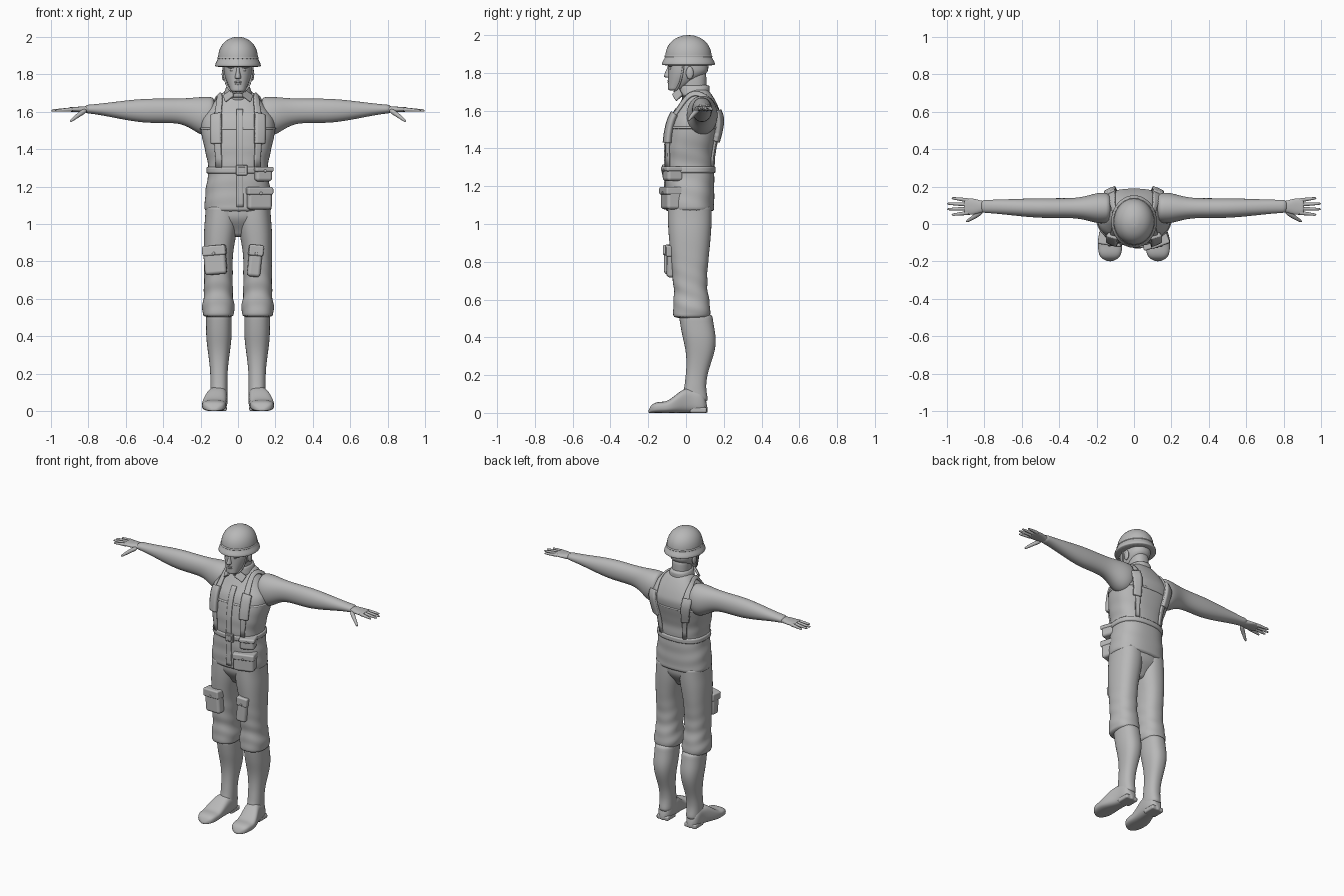
import bpy, bmesh, math
from mathutils import Vector, Matrix

cube = bpy.data.objects.get("Cube")
if cube:
    bpy.data.objects.remove(cube, do_unlink=True)

grey = bpy.data.materials.new("plain_grey")
grey.use_nodes = True
grey.diffuse_color = (0.48, 0.48, 0.48, 1)
grey.node_tree.nodes["Principled BSDF"].inputs["Base Color"].default_value = grey.diffuse_color


def ramp(t, start, end):
    """Smooth step from zero at start to one at end."""
    u = max(0, min(1, (t - start) / (end - start)))
    return u * u * (3 - 2 * u)


def bump(t, middle, width):
    """Smooth bulge of height one."""
    return math.exp(-((t - middle) / width) ** 2)


def cap(t, low, high, roundness):
    """One in the middle, closing round at both ends."""
    u = abs(2 * t - low - high) / (high - low)
    return math.sqrt(max(0.03, 1 - u ** roundness))


def finish(name, bm, mirror=False, subsurf=0):
    """Turn a bmesh into a smooth, grey object."""
    bmesh.ops.recalc_face_normals(bm, faces=bm.faces[:])
    mesh = bpy.data.meshes.new(name)
    bm.to_mesh(mesh)
    bm.free()
    for face in mesh.polygons:
        face.use_smooth = True
    mesh.materials.append(grey)
    ob = bpy.data.objects.new(name, mesh)
    bpy.context.collection.objects.link(ob)
    if subsurf:
        mod = ob.modifiers.new("Subdivision", 'SUBSURF')
        mod.levels = mod.render_levels = subsurf
    if mirror:
        ob.modifiers.new("Mirror", 'MIRROR')
    return ob


def skin(bm, loops):
    """Join rings of points with faces and close both ends."""
    loops = [[bm.verts.new(p) for p in loop] for loop in loops]
    for low, high in zip(loops, loops[1:]):
        for i in range(len(low)):
            bm.faces.new((low[i - 1], low[i], high[i], high[i - 1]))
    bm.faces.new(loops[0])
    bm.faces.new(loops[-1])


def loft(name, axis, start, end, rule, steps=16, power=2.3, mirror=False, wrinkle=None):
    """Skin cross-sections; rule(t) gives centre and half size of each one."""
    loops = []
    for k in range(steps + 1):
        t = start + (end - start) * k / steps
        centre_a, half_a, centre_b, half_b = rule(t)
        loop = []
        for i in range(28):
            ang = math.tau * i / 28
            c, s = math.cos(ang), math.sin(ang)
            grow = 1 + wrinkle(t) * math.sin(70 * t + 3 * math.sin(ang)) if wrinkle else 1
            a = centre_a + grow * half_a * math.copysign(abs(c) ** (2 / power), c)
            b = centre_b + grow * half_b * math.copysign(abs(s) ** (2 / power), s)
            loop.append({'x': (t, a, b), 'y': (a, t, b), 'z': (a, b, t)}[axis])
        loops.append(loop)
    bm = bmesh.new()
    skin(bm, loops)
    return finish(name, bm, mirror, 1)


def tube(name, points, radius, taper):
    """Round strand through a few points, on both sides."""
    points = [Vector(p) for p in points]
    last = len(points) - 1
    loops = []
    for i, p in enumerate(points):
        turn = (points[min(i + 1, last)] - points[max(i - 1, 0)]).to_track_quat('Z', 'Y')
        r = radius * (1 - taper * i / last)
        loops.append([p + turn @ Vector((r * math.cos(k * math.tau / 8),
                                         r * math.sin(k * math.tau / 8), 0)) for k in range(8)])
    bm = bmesh.new()
    skin(bm, loops)
    return finish(name, bm, True, 2)


def box(name, loc, size, rot=(0, 0, 0), bevel=0.01):
    bm = bmesh.new()
    bmesh.ops.create_cube(bm, size=1, matrix=Matrix.Diagonal((*size, 1)))
    ob = finish(name, bm)
    ob.location, ob.rotation_euler = loc, rot
    mod = ob.modifiers.new("Bevel", 'BEVEL')
    mod.width, mod.segments, mod.harden_normals = bevel, 3, True
    return ob


def ball(name, loc, size, mirror=False):
    bm = bmesh.new()
    bmesh.ops.create_uvsphere(bm, u_segments=16, v_segments=10, radius=1,
                              matrix=Matrix.Translation(loc) @ Matrix.Diagonal((*size, 1)))
    return finish(name, bm, mirror)


def strap(name, x, start, end, width, thick, mirror=True):
    """Cloth strip on the jacket, along an arc from front waist over the shoulder to the back."""
    bm = bmesh.new()
    rows = []
    for k in range(25):
        ang = start + (end - start) * k / 24
        y, z = 0.04 - 0.15 * math.cos(ang), 1.3 + 0.4 * math.sin(ang)
        rows.append([bm.verts.new((x + width * (u / 4 - 0.5), y, z)) for u in range(5)])
    for row, following in zip(rows, rows[1:]):
        for u in range(4):
            bm.faces.new((row[u], row[u + 1], following[u + 1], following[u]))
    ob = finish(name, bm)
    wrap = ob.modifiers.new("Wrap", 'SHRINKWRAP')
    wrap.target, wrap.offset, wrap.wrap_mode = jacket, thick / 2, 'ABOVE_SURFACE'
    solid = ob.modifiers.new("Solidify", 'SOLIDIFY')
    solid.thickness, solid.offset = thick, 0
    if mirror:
        ob.modifiers.new("Mirror", 'MIRROR')


# Jacket, sleeves and collar
def torso(z, scale=1):
    fade = scale * math.sqrt(max(0, min(1, (1.74 - z) / 0.18)))
    width = 0.18 - 0.02 * bump(z, 1.29, 0.1) + 0.02 * bump(z, 1.52, 0.1)
    return 0, width * fade, 0.02 + 0.045 * ramp(z, 1.35, 1.65), fade * (0.13 + 0.01 * bump(z, 1.5, 0.1))


def arm(x):
    shoulder = bump(x, 0.17, 0.09)
    slim = ramp(x, 0.45, 0.87)
    return (0.085 + 0.01 * slim, 0.053 - 0.02 * slim + 0.03 * shoulder,
            1.605 + 0.01 * slim - 0.03 * shoulder, 0.065 - 0.045 * slim + 0.04 * shoulder)


jacket = loft("jacket", 'z', 1.06, 1.72, torso, 30, 2.5,
              wrinkle=lambda z: 0.012 * ramp(z, 1.5, 1.35))
loft("arm", 'x', 0.12, 0.82, arm, 24, 2.1, True)
loft("collar", 'z', 1.67, 1.74, lambda z: (0, 0.08 - 0.02 * ramp(z, 1.67, 1.76), 0.046, 0.08), 4)
for side in (-1, 1):
    box("collar_flap", (side * 0.05, -0.045, 1.685), (0.06, 0.014, 0.05),
        (-0.6, side * 0.6, side * 0.4), 0.005)

# Hands
loft("palm", 'x', 0.79, 0.91,
     lambda x: (0.093, 0.03 + 0.014 * ramp(x, 0.8, 0.87), 1.612, 0.018 - 0.006 * ramp(x, 0.8, 0.9)),
     8, mirror=True)
for finger in (-1.5, -0.5, 0.5, 1.5):
    root = Vector((0.88, 0.093 + 0.022 * finger, 1.612))
    tip = Vector((1.003 - 0.012 * finger ** 2, 0.094 + 0.03 * finger, 1.606))
    tube("finger", [root.lerp(tip, k / 4) for k in range(5)], 0.013, 0.5)
tube("thumb", [(0.81, 0.07, 1.61), (0.85, 0.04, 1.585), (0.9, 0.01, 1.545)], 0.017, 0.5)


# Trousers, loose and creased round the knees
def trouser_leg(z):
    cuff = 0.01 * bump(z, 0.55, 0.05)
    return (0.105 - 0.02 * ramp(z, 0.8, 1.1), 0.077 + 0.012 * ramp(z, 0.8, 1) + cuff,
            0.02 + 0.01 * ramp(z, 0.75, 0.55), 0.09 + 0.027 * ramp(z, 0.65, 1.05) + cuff)


loft("trouser_leg", 'z', 0.5, 1.1, trouser_leg, 36, mirror=True,
     wrinkle=lambda z: 0.03 * bump(z, 0.6, 0.15))
loft("trouser_seat", 'z', 0.93, 1.1, lambda z: (
    0, 0.04 + 0.13 * ramp(z, 0.92, 1.05), 0.02, 0.05 + 0.065 * ramp(z, 0.92, 1.05)), 8)


# Tall boots
def boot_shaft(z):
    calf = ramp(z, 0.18, 0.43)
    return (0.102, 0.046 + 0.023 * calf, 0.045 + 0.03 * bump(z, 0.34, 0.14),
            0.057 + 0.032 * calf + 0.015 * ramp(z, 0.15, 0.05))


def boot_foot(y):
    end = cap(y, -0.2, 0.115, 6)
    half_height = end * (0.03 + 0.035 * ramp(y, -0.12, 0.01))
    ball_of_foot = ramp(y, 0.05, -0.1)
    return 0.105 + 0.023 * ball_of_foot, end * (0.05 + 0.015 * ball_of_foot), half_height, half_height


loft("boot_shaft", 'z', 0.05, 0.53, boot_shaft, mirror=True)
loft("boot_foot", 'y', -0.2, 0.115, boot_foot, 24, 2.9, True)
for side in (-1, 1):
    box("boot_heel", (side * 0.105, 0.065, 0.015), (0.09, 0.09, 0.03))


# Head and face
def head(z):
    jaw = ramp(z, 1.67, 1.82)
    depth = 0.02 + 0.087 * jaw
    return 0, 0.03 + 0.047 * jaw, depth - 0.095, depth


loft("neck", 'z', 1.64, 1.82, lambda z: (0, 0.057, 0.042, 0.066), 4)
loft("head", 'z', 1.705, 1.92, head)
loft("nose", 'z', 1.774, 1.84, lambda z: (
    0, 0.01 + 0.008 * ramp(z, 1.82, 1.78), -0.085, 0.012 + 0.02 * ramp(z, 1.84, 1.78)), 6, 2)
for height in (1.749, 1.759):
    ball("lip", (0, -0.09, height), (0.02, 0.008, 0.006))
ball("chin", (0, -0.08, 1.722), (0.024, 0.014, 0.016))
ball("eye", (0.03, -0.08, 1.822), (0.014, 0.01, 0.007), True)
ball("brow", (0.032, -0.08, 1.838), (0.024, 0.014, 0.007), True)
ball("ear", (0.077, 0.02, 1.8), (0.01, 0.02, 0.034), True)


# Helmet with flared brim, band and chin strap
def helmet(z, grow=0):
    radius = 0.108 * cap(z, 1.74, 2, 2.5) + 0.016 * ramp(z, 1.89, 1.845) + grow
    return 0, radius, 0.013, radius * 1.15


loft("helmet", 'z', 1.838, 2, helmet, 24, 2)
loft("helmet_band", 'z', 1.88, 1.896, lambda z: helmet(z, 0.003), 3, 2)
tube("chin_strap", [(0.08, -0.01, 1.87), (0.075, -0.02, 1.79), (0.06, -0.035, 1.735),
                    (0.035, -0.055, 1.705), (0, -0.065, 1.7)], 0.006, 0)

# Belt with buckle, chest band
loft("belt", 'z', 1.265, 1.31, lambda z: torso(z, 1.06), 4, 2.5)
box("buckle", (0.02, -0.12, 1.288), (0.06, 0.014, 0.055), bevel=0.005)
box("buckle_plate", (0.02, -0.127, 1.288), (0.036, 0.008, 0.032), bevel=0.003)
loft("chest_band", 'z', 1.5, 1.52, lambda z: torso(z, 1.025), 3, 2.5)

# Shoulder straps, chest and back pads, front placket
strap("shoulder_strap", 0.11, 0, math.pi, 0.04, 0.012)
strap("chest_pad", 0.118, 0.33, 0.8, 0.062, 0.026)
strap("back_pad", 0.118, math.pi - 0.8, math.pi - 0.33, 0.055, 0.024)
strap("jacket_placket", 0.01, -0.55, 0.9, 0.034, 0.007, mirror=False)

# Hip and thigh pouches, each with a flap and stud
for name, loc, size, rot in (
        ("belt_pouch", (0.128, -0.07, 1.265), (0.095, 0.09, 0.075), (0, 0, 0.35)),
        ("hip_pouch", (0.108, -0.075, 1.135), (0.135, 0.09, 0.115), (0, 0, 0.3)),
        ("right_thigh_pouch", (-0.122, -0.08, 0.805), (0.118, 0.06, 0.15), (0, -0.08, -0.15)),
        ("left_thigh_pouch", (0.09, -0.075, 0.8), (0.07, 0.055, 0.165), (0, 0.1, 0.1))):
    width, depth, height = size
    pouch = box(name, loc, size, rot, 0.018)
    turn = pouch.rotation_euler.to_matrix()
    flap = box(name + "_flap", loc, (width + 0.008, depth + 0.012, height * 0.36), rot)
    flap.location += turn @ Vector((0, 0, height * 0.36))
    stud = ball(name + "_stud", (0, 0, 0), (0.008, 0.005, 0.008))
    stud.location = pouch.location + turn @ Vector((0, -depth / 2 - 0.006, height / 4))
